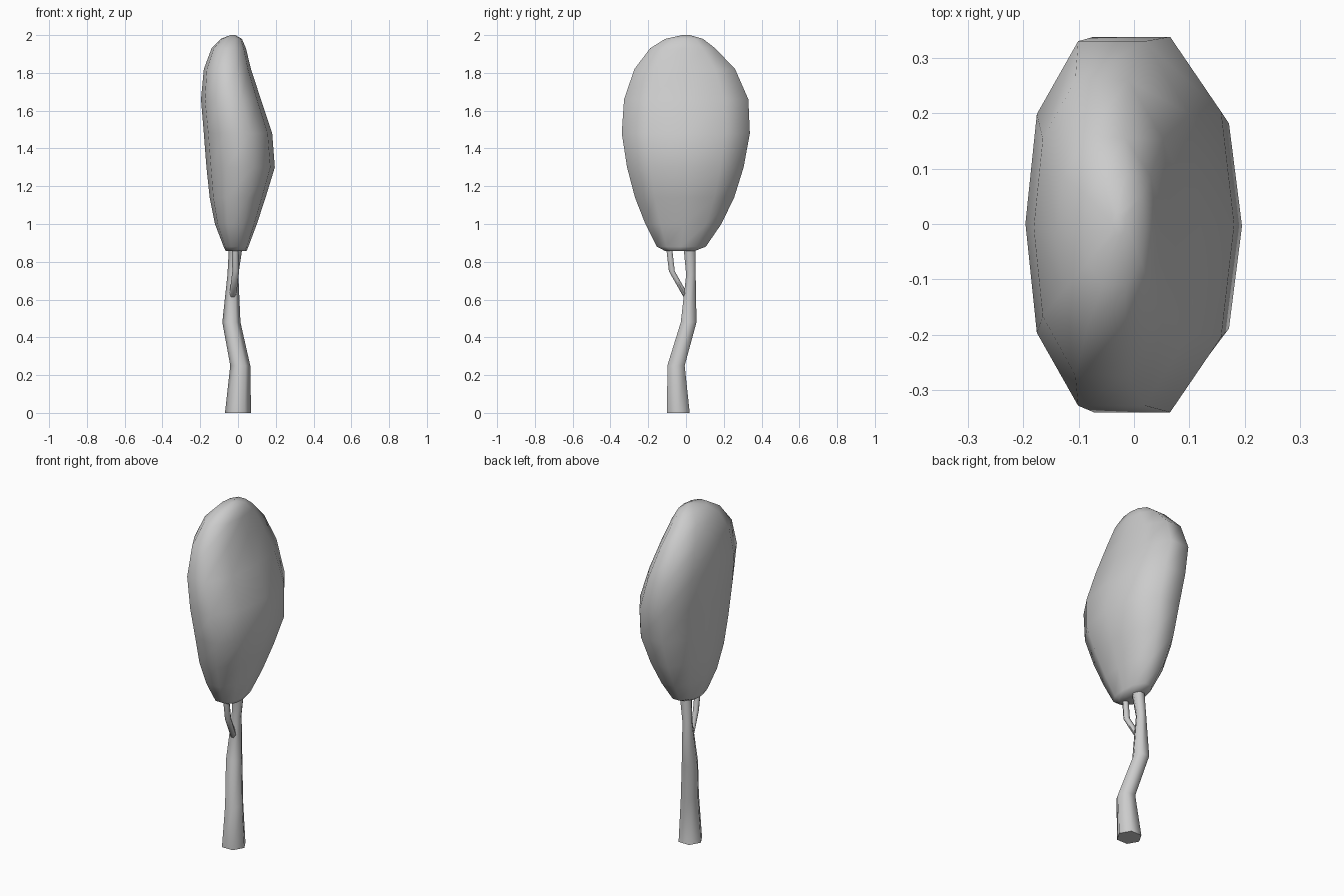
import bpy, bmesh, math

if "Cube" in bpy.data.objects:
    bpy.data.objects.remove(bpy.data.objects["Cube"])


def loft(name, rings, angle):
    """Skin a stack of equal-sized rings, cap both ends, smooth shade."""
    bm = bmesh.new()
    rows = [[bm.verts.new(p) for p in ring] for ring in rings]
    n = len(rows[0])
    for a, b in zip(rows, rows[1:]):
        for i in range(n):
            j = (i + 1) % n
            bm.faces.new((a[i], a[j], b[j], b[i]))
    bm.faces.new(rows[0][::-1])
    bm.faces.new(rows[-1])
    bmesh.ops.recalc_face_normals(bm, faces=bm.faces)
    mesh = bpy.data.meshes.new(name)
    bm.to_mesh(mesh)
    bm.free()
    obj = bpy.data.objects.new(name, mesh)
    bpy.context.collection.objects.link(obj)
    bpy.context.view_layer.objects.active = obj
    obj.select_set(True)
    bpy.ops.object.shade_smooth_by_angle(angle=math.radians(angle))
    obj.select_set(False)
    return obj


def limb(name, path, sides=6):
    """Tapered limb from (x, y, z, radius) stations with level rings."""
    rings = []
    for x, y, z, r in path:
        rings.append([(x + r * math.cos(math.tau * i / sides),
                       y + r * math.sin(math.tau * i / sides), z)
                      for i in range(sides)])
    return loft(name, rings, 65)


# Crooked trunk and its small side branch
limb("trunk", [(0, -0.04, 0, 0.069), (0.012, -0.053, 0.25, 0.053),
               (-0.035, 0.014, 0.48, 0.048), (-0.027, 0.026, 0.73, 0.029),
               (-0.012, 0.018, 0.88, 0.036)])
limb("side_branch", [(-0.03, 0.01, 0.60, 0.018), (-0.012, -0.075, 0.75, 0.018),
                     (-0.015, -0.09, 0.88, 0.018)])

# Flattened leaf crown: z, left x, right x, front y, back y
levels = [(0.857, -0.065, 0.045, -0.11, 0.045),
          (0.88, -0.076, 0.055, -0.155, 0.105),
          (1.0, -0.122, 0.10, -0.215, 0.187),
          (1.14, -0.15, 0.146, -0.27, 0.255),
          (1.3, -0.167, 0.195, -0.312, 0.305),
          (1.48, -0.181, 0.181, -0.34, 0.338),
          (1.66, -0.196, 0.121, -0.328, 0.33),
          (1.82, -0.181, 0.069, -0.273, 0.26),
          (1.93, -0.14, 0.042, -0.19, 0.155),
          (1.98, -0.092, 0.021, -0.11, 0.09),
          (2.0, -0.04, -0.015, -0.02, 0.02)]
section = [(1, 0), (0.87, 0.6), (0.36, 1), (-0.4, 1), (-0.87, 0.6),
           (-1, 0), (-0.87, -0.6), (-0.4, -1), (0.36, -1), (0.87, -0.6)]
loft("leaf_crown",
     [[((l + r) / 2 + u * (r - l) / 2, (f + b) / 2 + v * (b - f) / 2, z)
       for u, v in section] for z, l, r, f, b in levels], 80)
